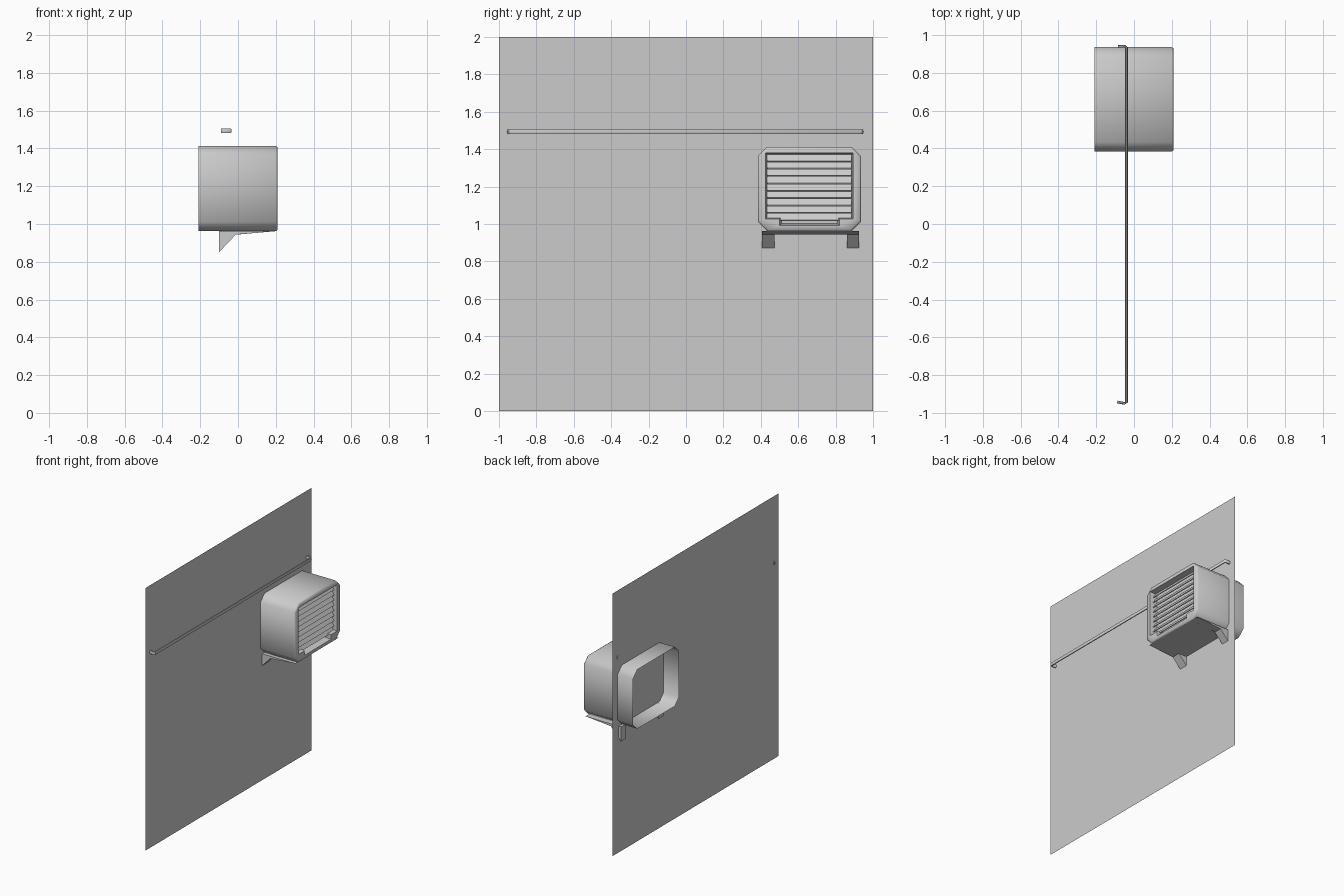
import bpy, bmesh, math
from mathutils import Vector

if "Cube" in bpy.data.objects:
    bpy.data.objects.remove(bpy.data.objects["Cube"])

WALL_X = -0.08
Y0, Y1, Z0, Z1 = 0.384, 0.936, 0.962, 1.413      # housing extents
YC = (Y0 + Y1) / 2


def finish(name, bm, smooth=None):
    bmesh.ops.recalc_face_normals(bm, faces=bm.faces)
    me = bpy.data.meshes.new(name)
    bm.to_mesh(me)
    bm.free()
    ob = bpy.data.objects.new(name, me)
    bpy.context.collection.objects.link(ob)
    if smooth:
        bpy.ops.object.select_all(action='DESELECT')
        ob.select_set(True)
        bpy.context.view_layer.objects.active = ob
        bpy.ops.object.shade_smooth_by_angle(angle=math.radians(smooth))
    return ob


def ring(bm, pts):
    return [bm.verts.new(p) for p in pts]


def bridge(bm, a, b):
    n = len(a)
    for i in range(n):
        bm.faces.new((a[i], a[(i + 1) % n], b[(i + 1) % n], b[i]))


def octagon(x, inset=0.0, c=0.05):
    a, b, d, e = Y0 + inset, Y1 - inset, Z0 + inset, Z1 - inset
    return [(x, a + c, d), (x, b - c, d), (x, b, d + c), (x, b, e - c),
            (x, b - c, e), (x, a + c, e), (x, a, e - c), (x, a, d + c)]


def prism_y(name, profile, y0, y1, caps=True):
    bm = bmesh.new()
    a = ring(bm, [(x, y0, z) for x, z in profile])
    b = ring(bm, [(x, y1, z) for x, z in profile])
    bridge(bm, a, b)
    if caps:
        bm.faces.new(a)
        bm.faces.new(b)
    return finish(name, bm)


# wall panel: a single flat sheet
bm = bmesh.new()
bm.faces.new(ring(bm, [(WALL_X, -1, 0), (WALL_X, 1, 0), (WALL_X, 1, 2), (WALL_X, -1, 2)]))
finish("wall_panel", bm)

# housing: octagonal sleeve, open at the back, framed opening at the front
bm = bmesh.new()
back = ring(bm, octagon(-0.21))
edge = ring(bm, octagon(0.2))
front = ring(bm, octagon(0.21, 0.007))
bridge(bm, back, edge)
bridge(bm, edge, front)


def opening(x, s):
    h, n = 0.234 - s, 0.16 - s
    t, m, b = 1.38 - s, 1.027 + s, 0.992 + s
    return [(x, YC - n, b), (x, YC + n, b), (x, YC + n, m), (x, YC + h, m),
            (x, YC + h, t), (x, YC - h, t), (x, YC - h, m), (x, YC - n, m)]


lip = ring(bm, opening(0.21, 0))
inner = ring(bm, opening(0.155, 0.01))
bridge(bm, lip, inner)
loops = []
for r in (front, lip):
    for i in range(len(r)):
        e = bm.edges.get((r[i], r[(i + 1) % len(r)]))
        loops.append(e)
bmesh.ops.triangle_fill(bm, edges=loops, use_beauty=True, use_dissolve=False)
bm.faces.new(inner)
finish("housing", bm, 50)

# louvre slats: overlapping boards, lower edge forward
for i in range(9):
    z = 1.372 - i * 0.0395
    prism_y("slat_%d" % (i + 1),
            [(0.163, z), (0.168, z), (0.19, z - 0.034), (0.185, z - 0.037)],
            YC - 0.226, YC + 0.226)

# support shelf under the housing
prism_y("support_shelf", [(WALL_X, 0.962), (0.2, 0.962), (-0.005, 0.944), (WALL_X, 0.944)],
        0.473, 0.866)

# wall brackets
for name, a, b in (("left_bracket", 0.406, 0.473), ("right_bracket", 0.862, 0.924)):
    prism_y(name, [(-0.1, 0.962), (0.2, 0.962), (-0.012, 0.944), (-0.1, 0.851)], a, b)

# cable run: flattened tube with both ends turned into the wall
bm = bmesh.new()
path = [Vector(p) for p in ((-0.088, -0.942), (-0.05, -0.95), (-0.04, -0.945),
                            (-0.04, 0.935), (-0.05, 0.942), (-0.085, 0.94))]
prev = None
for i, p in enumerate(path):
    d = (path[min(i + 1, 5)] - path[max(i - 1, 0)]).normalized()
    nrm = Vector((d.y, -d.x))
    pts = []
    for k in range(6):
        t = math.radians(60 * k)
        q = p + nrm * 0.007 * math.cos(t)
        pts.append((q.x, q.y, 1.493 + 0.0135 * math.sin(t)))
    cur = ring(bm, pts)
    if prev:
        bridge(bm, prev, cur)
    else:
        bm.faces.new(cur)
    prev = cur
bm.faces.new(prev)
finish("cable", bm, 50)
